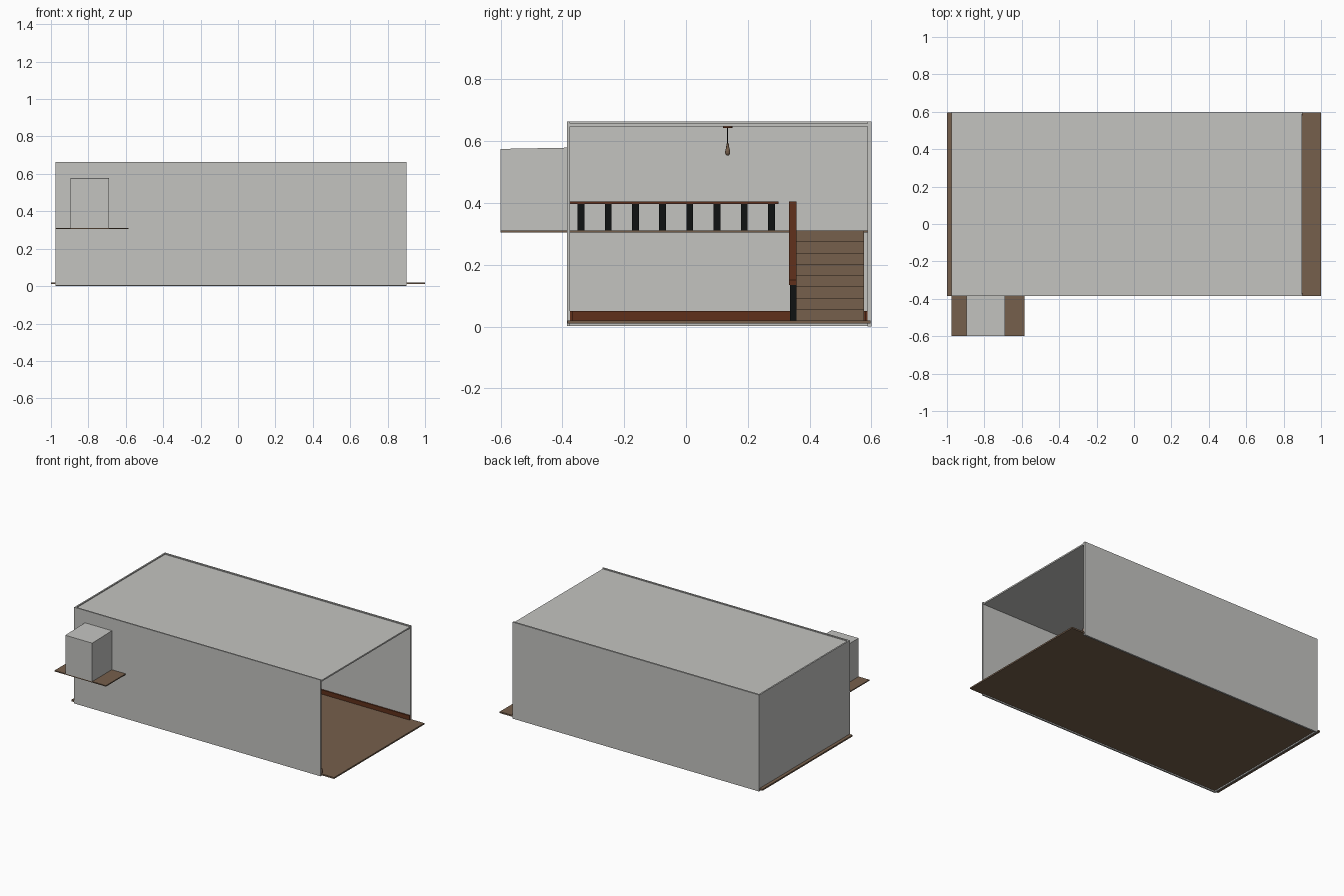
import bpy, bmesh, math
from mathutils import Vector

if "Cube" in bpy.data.objects:
    bpy.data.objects.remove(bpy.data.objects["Cube"])


def material(name, rgb):
    m = bpy.data.materials.new(name)
    m.diffuse_color = (*rgb, 1)
    m.use_nodes = True
    m.node_tree.nodes["Principled BSDF"].inputs["Base Color"].default_value = m.diffuse_color
    return m


GREY = material("plaster grey", (0.55, 0.55, 0.53))
BROWN = material("wood brown", (0.18, 0.115, 0.072))
RED = material("dark red wood", (0.115, 0.03, 0.011))
BLACK = material("black metal", (0.005, 0.006, 0.006))


def finish(name, bm, mat):
    bmesh.ops.recalc_face_normals(bm, faces=bm.faces)
    me = bpy.data.meshes.new(name)
    bm.to_mesh(me)
    bm.free()
    me.materials.append(mat)
    ob = bpy.data.objects.new(name, me)
    bpy.context.collection.objects.link(ob)
    return ob


def box(name, x, y, z, mat):
    """Box from (min, max) ranges."""
    bm = bmesh.new()
    bmesh.ops.create_cube(bm, size=1)
    for v in bm.verts:
        v.co = Vector([r[0] if c < 0 else r[1] for c, r in zip(v.co, (x, y, z))])
    return finish(name, bm, mat)


def extrude_y(name, profile, y0, y1, mat):
    """Extrude an XZ outline along y."""
    bm = bmesh.new()
    face = bm.faces.new([bm.verts.new((x, y0, z)) for x, z in profile])
    new = bmesh.ops.extrude_face_region(bm, geom=[face])["geom"]
    for v in new:
        if isinstance(v, bmesh.types.BMVert):
            v.co.y = y1
    return finish(name, bm, mat)


def lathe(name, x, y, rings, mat, n=16):
    """Closed turned shape from (radius, z) rings."""
    bm = bmesh.new()
    loops = [[bm.verts.new((x + r * math.cos(2 * math.pi * i / n),
                            y + r * math.sin(2 * math.pi * i / n), z))
              for i in range(n)] for r, z in rings]
    for a, b in zip(loops, loops[1:]):
        for i in range(n):
            bm.faces.new((a[i], a[(i + 1) % n], b[(i + 1) % n], b[i]))
    bm.faces.new(loops[0])
    bm.faces.new(loops[-1])
    return finish(name, bm, mat)


# Ground floor and room shell, open at the right end
box("ground_floor", (-1, 1), (-0.384, 0.597), (0.01, 0.02), BROWN)
box("front_wall", (-0.977, 0.9), (-0.386, -0.376), (0.002, 0.664), GREY)
box("back_wall", (-0.977, 0.9), (0.588, 0.6), (0, 0.664), GREY)
box("left_wall", (-0.977, -0.967), (-0.376, 0.588), (0.002, 0.664), GREY)
box("ceiling", (-0.967, 0.898), (-0.376, 0.588), (0.648, 0.658), GREY)

# Skirting boards
box("back_skirting", (-0.967, 0.9), (0.58, 0.588), (0.02, 0.05), RED)
box("front_skirting", (-0.967, 0.9), (-0.376, -0.368), (0.02, 0.05), RED)
box("left_skirting", (-0.967, -0.959), (-0.368, 0.58), (0.02, 0.05), RED)

# Mezzanine continuing through the front wall as a balcony
EDGE = -0.585
box("mezzanine_floor", (-0.976, EDGE), (-0.6, 0.588), (0.304, 0.311), BROWN)

# Small outside room on the balcony
box("annex_front", (-0.895, -0.69), (-0.6, -0.592), (0.311, 0.572), GREY)
box("annex_left", (-0.895, -0.887), (-0.592, -0.386), (0.311, 0.572), GREY)
box("annex_right", (-0.698, -0.69), (-0.592, -0.386), (0.311, 0.572), GREY)
roof = box("annex_roof", (-0.895, -0.69), (-0.6, -0.386), (0.565, 0.575), GREY)
for v in roof.data.vertices:
    if v.co.y > -0.5:
        v.co.z += 0.004

# Stairs along the back wall
STEPS, RUN = 8, 0.047
RISE = 0.291 / STEPS
outline = [(EDGE, 0.02), (EDGE, 0.311)]
for i in range(STEPS):
    x = EDGE + (i + 1) * RUN
    outline += [(x, 0.311 - i * RISE), (x, 0.311 - (i + 1) * RISE)]
extrude_y("stairs", outline[:-1] + [(EDGE + STEPS * RUN, 0.02)], 0.357, 0.577, BROWN)

# Stair handrail and balusters
x0, x1 = EDGE, EDGE + STEPS * RUN
extrude_y("stair_handrail", [(x0, 0.39), (x0, 0.405), (x1, 0.15), (x1, 0.135)],
          0.334, 0.357, RED)
for i in range(STEPS):
    x = x0 + (i + 0.75) * RUN
    top = 0.395 - 0.255 * (x - x0) / (x1 - x0)
    box(f"stair_baluster_{i}", (x - 0.008, x + 0.008), (0.336, 0.357), (0.02, top), BLACK)

# Mezzanine railing
box("mezzanine_handrail", (EDGE - 0.025, EDGE - 0.003), (-0.376, 0.3), (0.397, 0.405), RED)
for i in range(8):
    y = -0.34 + i * 0.0881
    box(f"mezzanine_baluster_{i}", (EDGE - 0.025, EDGE - 0.003),
        (y - 0.011, y + 0.011), (0.311, 0.397), BLACK)

# Hanging lamp
LX, LY = 0.0, 0.135
lathe("lamp_plate", LX, LY, [(0.016, 0.648), (0.016, 0.643)], RED)
lathe("lamp_cord", LX, LY, [(0.0015, 0.643), (0.0015, 0.59)], BLACK, 8)
lamp = lathe("lamp_body", LX, LY, [(0.004, 0.593), (0.005, 0.58), (0.008, 0.568),
                                   (0.008, 0.56), (0.004, 0.554)], BROWN)
